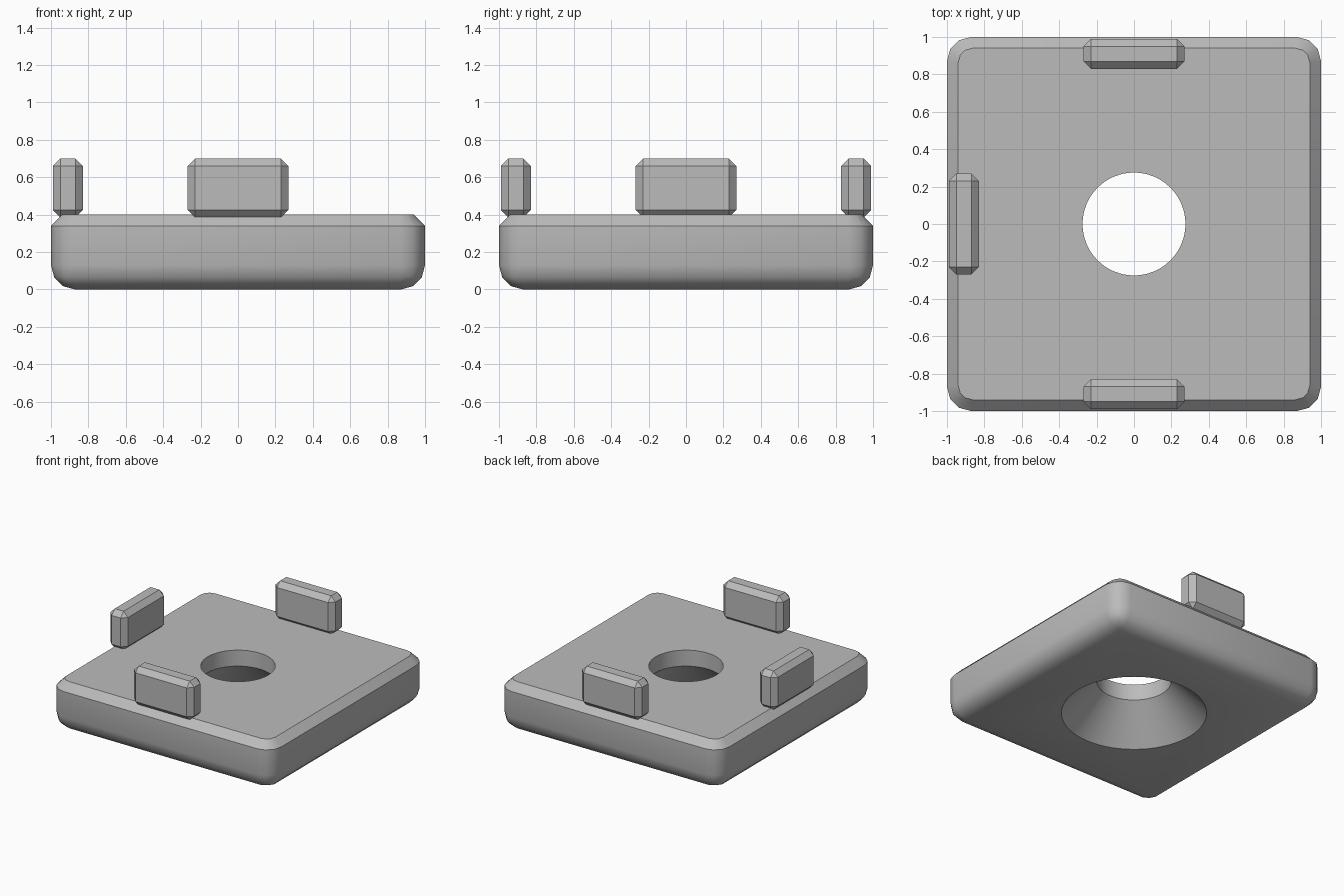
import bpy, bmesh, math

cube = bpy.data.objects.get("Cube")
if cube:
    bpy.data.objects.remove(cube)

GREY = (0.5, 0.5, 0.5, 1)
grey = bpy.data.materials.new("plain_grey")
grey.use_nodes = True
grey.diffuse_color = GREY
grey.node_tree.nodes["Principled BSDF"].inputs["Base Color"].default_value = GREY


def add_object(name, bm):
    bmesh.ops.recalc_face_normals(bm, faces=bm.faces)
    mesh = bpy.data.meshes.new(name)
    bm.to_mesh(mesh)
    bm.free()
    obj = bpy.data.objects.new(name, mesh)
    bpy.context.collection.objects.link(obj)
    mesh.materials.append(grey)
    return obj


def box(size, centre):
    bm = bmesh.new()
    bmesh.ops.create_cube(bm, size=1)
    bmesh.ops.scale(bm, vec=size, verts=bm.verts)
    bmesh.ops.translate(bm, vec=centre, verts=bm.verts)
    return bm


def bevel(bm, edges, width, segments):
    bmesh.ops.bevel(bm, geom=edges, offset=width, offset_type='OFFSET',
                    segments=segments, profile=0.5, affect='EDGES')


# Base plate: rounded sides and underside, chamfered top rim
HEIGHT = 0.4


def on_top(edge):
    return all(v.co.z > HEIGHT - 0.001 for v in edge.verts)


bm = box((2, 2, HEIGHT), (0, 0, HEIGHT / 2))
bevel(bm, [e for e in bm.edges if not on_top(e)], 0.13, 3)
bevel(bm, [e for e in bm.edges if on_top(e)], 0.06, 1)
plate = add_object("base_plate", bm)

# Centre hole: straight at the top, flaring into a countersink below
bm = bmesh.new()
profile = [(0, -0.1), (0.633, -0.1), (0.275, 0.27), (0.275, 0.5), (0, 0.5)]
verts = [bm.verts.new((r, 0, z)) for r, z in profile]
edges = [bm.edges.new(pair) for pair in zip(verts, verts[1:])]
bmesh.ops.spin(bm, geom=verts + edges, cent=(0, 0, 0), axis=(0, 0, 1),
               angle=math.tau, steps=64)
bmesh.ops.remove_doubles(bm, verts=bm.verts, dist=0.0001)
cutter = add_object("hole_cutter", bm)
cutter.hide_render = True

cut = plate.modifiers.new("centre_hole", 'BOOLEAN')
cut.operation = 'DIFFERENCE'
cut.solver = 'EXACT'
cut.object = cutter
bpy.ops.object.select_all(action='DESELECT')
bpy.context.view_layer.objects.active = plate
plate.select_set(True)
bpy.ops.object.modifier_apply(modifier=cut.name)
bpy.data.objects.remove(cutter)
bpy.ops.object.shade_smooth_by_angle(angle=math.radians(35))

# Upright tabs on three sides, with chamfered edges
LONG, THIN, OFFSET = 0.54, 0.16, 0.91
for name, size, x, y in (
    ("front_tab", (LONG, THIN), 0, -OFFSET),
    ("back_tab", (LONG, THIN), 0, OFFSET),
    ("right_tab", (THIN, LONG), -OFFSET, 0),
):
    bm = box((*size, 0.315), (x, y, 0.5425))
    bevel(bm, list(bm.edges), 0.04, 1)
    add_object(name, bm)
